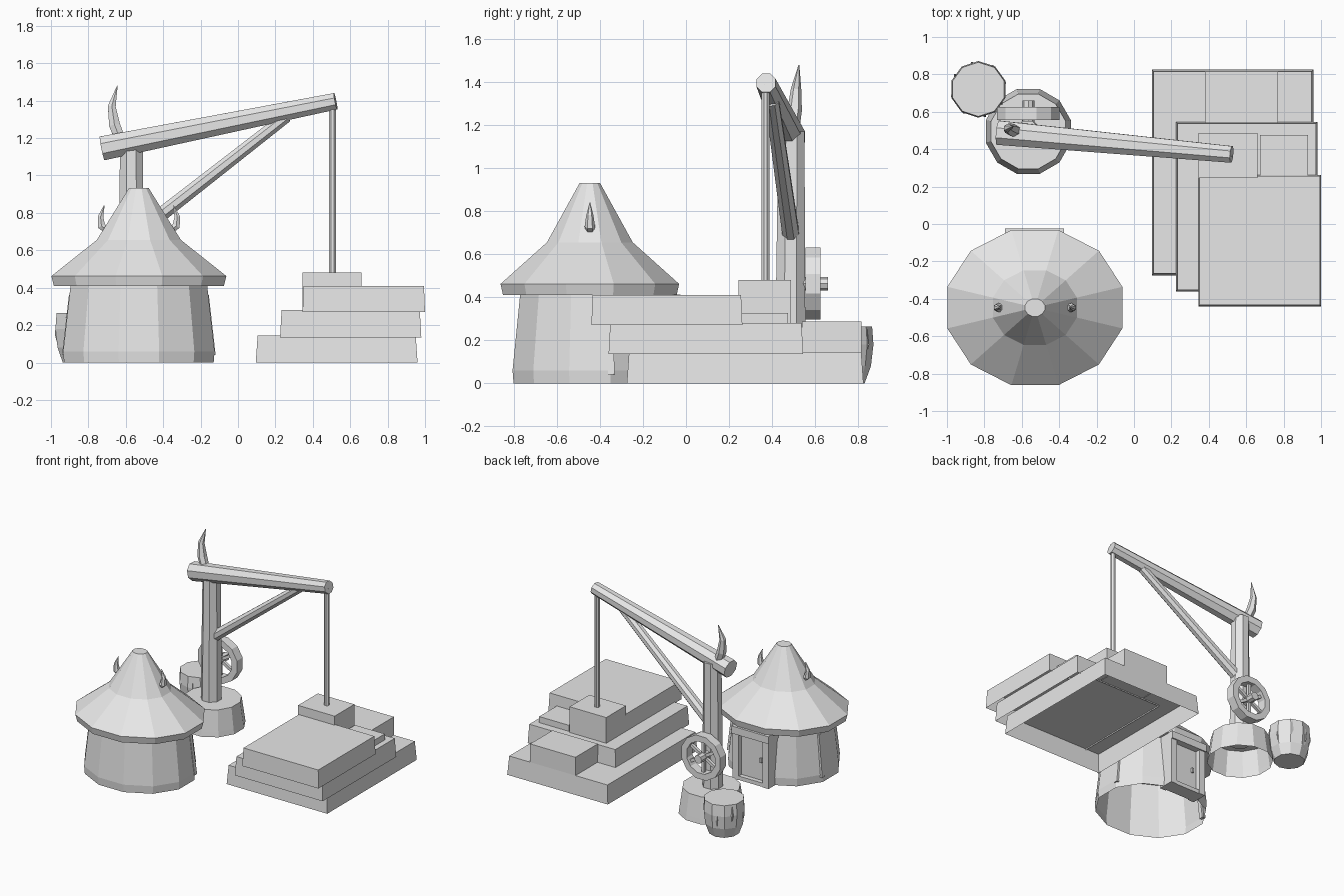
import bpy, bmesh, math
from mathutils import Vector

old = bpy.data.objects.get("Cube")
if old:
    bpy.data.objects.remove(old)

grey = bpy.data.materials.new("plain_grey")
grey.use_nodes = True
grey.diffuse_color = (0.8, 0.8, 0.8, 1)
grey.node_tree.nodes["Principled BSDF"].inputs["Base Color"].default_value = (0.8, 0.8, 0.8, 1)


def finish(name, bm, loc=(0, 0, 0), rot_z=0):
    bmesh.ops.recalc_face_normals(bm, faces=bm.faces)
    mesh = bpy.data.meshes.new(name)
    bm.to_mesh(mesh)
    bm.free()
    mesh.materials.append(grey)
    obj = bpy.data.objects.new(name, mesh)
    obj.location = loc
    obj.rotation_euler.z = rot_z
    bpy.context.collection.objects.link(obj)
    return obj


def skin(bm, rings, cap_start, cap_end):
    """Bridge equal rings of vertices, with optional end caps."""
    n = len(rings[0])
    for a, b in zip(rings, rings[1:]):
        for i in range(n):
            j = (i + 1) % n
            bm.faces.new((a[i], a[j], b[j], b[i]))
    if cap_start:
        bm.faces.new(rings[0])
    if cap_end:
        bm.faces.new(rings[-1])


def lathe(name, profile, loc, sides=12, squash=1, bottom=False, top=True):
    """Profile of (flat radius, height) turned into a many-sided solid."""
    bm = bmesh.new()
    rings = []
    for r, z in profile:
        r /= math.cos(math.pi / sides)
        turn = [2 * math.pi * (i + 0.5) / sides for i in range(sides)]
        rings.append([bm.verts.new((r * math.cos(t), squash * r * math.sin(t), z)) for t in turn])
    skin(bm, rings, bottom, top)
    return finish(name, bm, loc)


def beam(name, points, radii, sides=8):
    """Tapering round timber through the given points."""
    bm = bmesh.new()
    pts = [Vector(p) for p in points]
    rings = []
    for k, (p, r) in enumerate(zip(pts, radii)):
        d = (pts[min(k + 1, len(pts) - 1)] - pts[max(k - 1, 0)]).normalized()
        u = d.cross(Vector((0, 1, 0))).normalized()
        v = d.cross(u)
        turn = [2 * math.pi * (i + 0.5) / sides for i in range(sides)]
        rings.append([bm.verts.new(p + r * (u * math.cos(t) + v * math.sin(t))) for t in turn])
    skin(bm, rings, True, True)
    return finish(name, bm)


def block(name, x, y, z, taper=0, open_bottom=False, loc=(0, 0, 0), rot_z=0):
    """Box from ranges, drawn in at the top by the taper."""
    bm = bmesh.new()
    rings = []
    for h, t in ((z[0], 0), (z[1], taper)):
        corners = ((x[0] + t, y[0] + t), (x[1] - t, y[0] + t), (x[1] - t, y[1] - t), (x[0] + t, y[1] - t))
        rings.append([bm.verts.new((a, b, h)) for a, b in corners])
    skin(bm, rings, not open_bottom, True)
    return finish(name, bm, loc, rot_z)


# Stepped stone platform, hollow underneath
block("lower_slab", (0.095, 0.96), (-0.275, 0.825), (0, 0.145), 0.01, True)
block("middle_slab", (0.225, 0.98), (-0.36, 0.545), (0.135, 0.28), 0.008, True)
block("upper_slab", (0.345, 1.0), (-0.44, 0.262), (0.27, 0.41), 0.006, True)
block("rear_block", (0.38, 0.77), (0.54, 0.815), (0.14, 0.287), 0, True)
block("hoisted_block", (0.345, 0.66), (0.245, 0.487), (0.27, 0.48), 0, True)
block("side_block", (0.675, 0.93), (0.25, 0.475), (0.27, 0.327), 0, True)

# Round hut
HUT = (-0.53, -0.447, 0)
lathe("hut_wall", ((0.4, 0), (0.405, 0.06), (0.365, 0.415)), HUT, squash=0.887, top=False)
lathe("hut_roof", ((0.34, 0.41), (0.455, 0.41), (0.468, 0.462), (0.225, 0.655), (0.053, 0.932)),
      HUT, squash=0.887)
for side, label in ((-1, "right"), (1, "left")):
    x = HUT[0]
    beam(label + "_roof_horn",
         [(x + side * d, HUT[1], z) for d, z in ((0.16, 0.7), (0.2, 0.73), (0.205, 0.78), (0.185, 0.84))],
         (0.02, 0.024, 0.017, 0.002), 6)
    # Upright timber against the wall
    beam(label + "_wall_post", [(x + side * 0.395, HUT[1] + 0.1, 0.04), (x + side * 0.36, HUT[1] + 0.09, 0.36)],
         (0.022, 0.02), 4)
    # Door post
    c = x + side * 0.13
    block(label + "_door_post", (c - 0.025, c + 0.025), (-0.16, -0.035), (0, 0.36))
block("door_lintel", (-0.69, -0.375), (-0.17, -0.025), (0.355, 0.412))
block("door_panel", (-0.64, -0.42), (-0.15, -0.075), (0.02, 0.36))
block("door_sill", (-0.66, -0.4), (-0.15, -0.04), (0, 0.03))
block("door_handle", (-0.605, -0.59), (-0.08, -0.06), (0.17, 0.205))

# Crane
lathe("crane_base", ((0.227, 0), (0.222, 0.04), (0.2, 0.2)), (-0.565, 0.495, 0))
beam("crane_mast", ((-0.57, 0.485, 0.15), (-0.57, 0.49, 1.17)), (0.076, 0.066))
beam("crane_boom", ((-0.725, 0.488, 1.145), (0.522, 0.372, 1.397)), (0.07, 0.048))
beam("crane_strut", ((-0.56, 0.49, 0.675), (0.26, 0.4, 1.315)), (0.042, 0.034))
beam("hoist_rope", ((0.505, 0.37, 0.47), (0.505, 0.37, 1.39)), (0.02, 0.02))
beam("mast_horn", ((-0.625, 0.495, 1.18), (-0.66, 0.505, 1.27), (-0.675, 0.512, 1.37), (-0.645, 0.525, 1.48)),
     (0.032, 0.034, 0.024, 0.002), 6)

# Winch wheel behind the mast
WHEEL = Vector((-0.565, 0.59, 0.463))
bm = bmesh.new()
loops = []
for r, y in ((0.173, -0.035), (0.173, 0.035), (0.125, 0.035), (0.125, -0.035), (0.173, -0.035)):
    turn = [2 * math.pi * (i + 0.5) / 12 for i in range(12)]
    loops.append([bm.verts.new((r * math.cos(t), y, r * math.sin(t))) for t in turn])
skin(bm, loops, False, False)
bmesh.ops.remove_doubles(bm, verts=bm.verts, dist=0.0001)
finish("wheel_rim", bm, WHEEL)
bm = bmesh.new()
rings = [[bm.verts.new((0.032 * math.cos(t * math.pi / 4), y, 0.032 * math.sin(t * math.pi / 4)))
          for t in range(8)] for y in (-0.1, 0.07)]
skin(bm, rings, True, True)
finish("wheel_axle", bm, WHEEL)
for i in range(3):
    a = math.pi * (i + 0.5) / 3
    arm = Vector((math.cos(a), 0, math.sin(a))) * 0.135
    beam("wheel_spoke_%d" % (i + 1), (WHEEL - arm, WHEEL + arm), (0.016, 0.016), 4)

# Barrel with splinters on its side
BARREL = Vector((-0.832, 0.72, 0))
lathe("barrel", ((0.105, 0), (0.133, 0.08), (0.144, 0.18), (0.138, 0.265)), BARREL, 10, bottom=True)
for i in range(8):
    a = 2 * math.pi * (i + 0.3) / 8
    out = Vector((math.cos(a), math.sin(a), 0))
    lift = 0.03 * (i % 2)
    beam("barrel_splinter_%d" % (i + 1),
         [BARREL + out * r + Vector((0, 0, z + lift)) for r, z in ((0.125, 0.06), (0.145, 0.15), (0.142, 0.22))],
         (0.002, 0.009, 0.002), 4)
